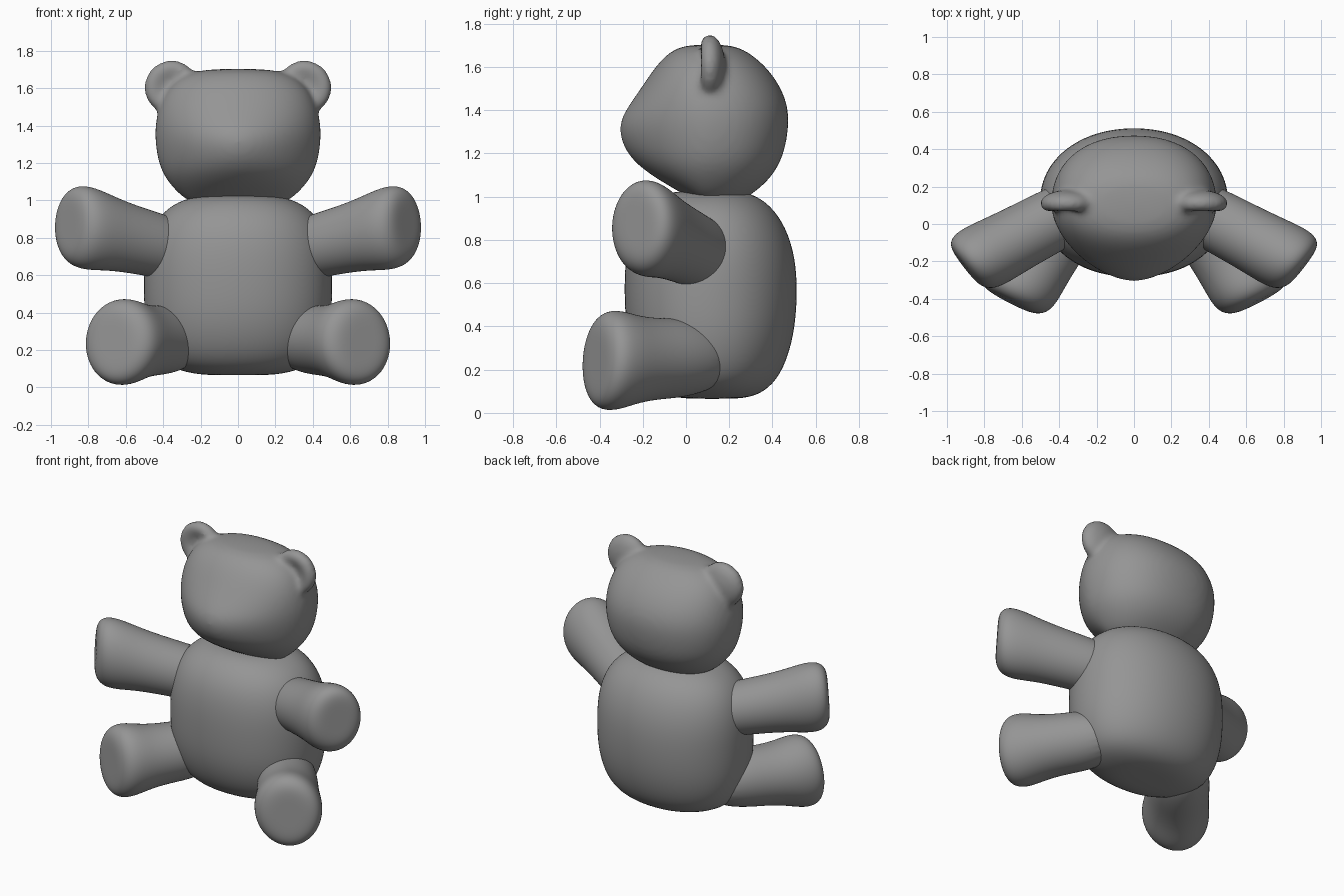
import bpy
import bmesh
from math import cos, sin, pi
from mathutils import Vector

if "Cube" in bpy.data.objects:
    bpy.data.objects.remove(bpy.data.objects["Cube"])

SEGS = 24
grey = bpy.data.materials.new("plush grey")
grey.use_nodes = True
grey.diffuse_color = (0.3, 0.3, 0.3, 1)
grey.node_tree.nodes["Principled BSDF"].inputs["Base Color"].default_value = (0.3, 0.3, 0.3, 1)


def spow(v, e):
    return abs(v) ** e * (1 if v >= 0 else -1)


def finish(bm, name):
    """Turn a bmesh into a smooth grey object."""
    bmesh.ops.recalc_face_normals(bm, faces=bm.faces)
    mesh = bpy.data.meshes.new(name)
    bm.to_mesh(mesh)
    bm.free()
    mesh.materials.append(grey)
    mesh.shade_smooth()
    obj = bpy.data.objects.new(name, mesh)
    bpy.context.collection.objects.link(obj)
    return obj


def loft(bm, rings):
    """Skin a list of point rings and cap both ends."""
    loops = [[bm.verts.new(p) for p in ring] for ring in rings]
    for a, b in zip(loops, loops[1:]):
        for i in range(SEGS):
            j = (i + 1) % SEGS
            bm.faces.new((a[i], a[j], b[j], b[i]))
    bm.faces.new(loops[0][::-1])
    bm.faces.new(loops[-1])


def level_ring(z, half, front, back, mid, e_front, e_back):
    """Horizontal ring with separate front and back curvature."""
    ring = []
    for i in range(SEGS):
        c, s = cos(2 * pi * i / SEGS), sin(2 * pi * i / SEGS)
        e = e_back if s > 0 else e_front
        depth = back - mid if s > 0 else mid - front
        ring.append((half * spow(c, e), mid + depth * spow(s, e), z))
    return ring


def subdivide(obj):
    obj.modifiers.new("smooth", "SUBSURF").levels = 2
    obj.modifiers["smooth"].render_levels = 2


# Body: z, half width, front y, back y
body_rows = [(0.065, 0.12, 0.04, 0.20), (0.07, 0.24, -0.06, 0.30), (0.11, 0.38, -0.15, 0.385),
             (0.20, 0.46, -0.225, 0.455), (0.36, 0.505, -0.28, 0.505), (0.55, 0.51, -0.29, 0.52),
             (0.72, 0.505, -0.285, 0.51), (0.86, 0.465, -0.255, 0.465), (0.96, 0.385, -0.19, 0.395),
             (1.02, 0.26, -0.10, 0.30), (1.025, 0.13, 0.0, 0.20)]
bm = bmesh.new()
loft(bm, [level_ring(z, w, f, b, 0.12, 0.92, 0.96) for z, w, f, b in body_rows])
subdivide(finish(bm, "body"))

# Head: z, half width, front y, back y, front curvature
head_rows = [(0.97, 0.20, 0.04, 0.24, 1), (1.0, 0.28, 0.01, 0.29, 1), (1.06, 0.345, -0.10, 0.37, 1),
             (1.13, 0.40, -0.21, 0.425, 1.1), (1.21, 0.433, -0.29, 0.46, 1.2),
             (1.33, 0.45, -0.325, 0.48, 1.2), (1.42, 0.445, -0.27, 0.475, 1.1),
             (1.51, 0.425, -0.205, 0.44, 1), (1.60, 0.38, -0.145, 0.375, 0.95),
             (1.67, 0.30, -0.08, 0.29, 0.95), (1.705, 0.17, 0.0, 0.21, 0.95)]
bm = bmesh.new()
loft(bm, [level_ring(z, w, f, b, 0.10, e, 0.9) for z, w, f, b, e in head_rows])
cage = finish(bm, "head")
subdivide(cage)

# Ears: flattened discs with a cupped front, blended into the head
for side in (-1, 1):
    bm = bmesh.new()
    bmesh.ops.create_uvsphere(bm, u_segments=32, v_segments=20, radius=1)
    for v in bm.verts:
        x, y, z = v.co
        r = (x * x + z * z) ** 0.5
        dent = 0.05 * max(0, 1 - (r / 0.75) ** 2) if y < 0 else 0
        v.co = (side * 0.355 + 0.147 * x, 0.11 + 0.072 * y + dent, 1.603 + 0.147 * z)
    ear = finish(bm, "ear")
    ear.hide_render = True
    ear.hide_viewport = True
    join = cage.modifiers.new("join ear", "BOOLEAN")
    join.operation = "UNION"
    join.object = ear
remesh = cage.modifiers.new("blend", "REMESH")
remesh.mode = "VOXEL"
remesh.voxel_size = 0.016
remesh.use_smooth_shade = True
soften = cage.modifiers.new("soften", "SMOOTH")
soften.factor = 0.5
soften.iterations = 10

# Bake the blended head and drop the ear helpers
bpy.context.view_layer.update()
baked = bpy.data.meshes.new_from_object(
    cage.evaluated_get(bpy.context.evaluated_depsgraph_get()))
cage.modifiers.clear()
cage.data = baked
baked.shade_smooth()
for obj in [o for o in bpy.data.objects if o.name.startswith("ear")]:
    bpy.data.objects.remove(obj)


def limb(name, root, tip, normal, rows):
    """Oval tube from root to tip whose end face turns towards normal."""
    root, tip, normal = Vector(root), Vector(tip), Vector(normal).normalized()
    axis = (tip - root).normalized()
    for side, label in ((1, "left_"), (-1, "right_")):
        rings = []
        for t, wide, tall in rows:
            d = axis.lerp(normal, max(0, min(1, t))).normalized()
            across = d.cross(Vector((0, 0, 1))).normalized()
            up = across.cross(d)
            centre = root.lerp(tip, t)
            ring = []
            for i in range(SEGS):
                a = 2 * pi * i / SEGS
                p = centre + across * (wide * cos(a)) + up * (tall * sin(a))
                ring.append((side * p.x, p.y, p.z))
            rings.append(ring)
        bm = bmesh.new()
        loft(bm, rings)
        subdivide(finish(bm, label + name))


# Limbs: position along the axis, half width, half height
limb("arm", (0.40, 0.04, 0.75), (0.90, -0.225, 0.875), (0.79, -0.61, 0.06),
     [(-0.3, 0.15, 0.15), (0, 0.168, 0.17), (0.3, 0.172, 0.18), (0.55, 0.178, 0.196),
      (0.76, 0.187, 0.222), (0.90, 0.183, 0.222), (0.98, 0.155, 0.19), (1.01, 0.11, 0.14),
      (1.01, 0.05, 0.07)])
limb("leg", (0.37, 0.0, 0.255), (0.665, -0.41, 0.24), (0.46, -0.89, 0.06),
     [(-0.4, 0.14, 0.13), (0, 0.185, 0.185), (0.3, 0.19, 0.188), (0.55, 0.20, 0.202),
      (0.76, 0.213, 0.233), (0.90, 0.208, 0.233), (0.98, 0.175, 0.20), (1.01, 0.125, 0.15),
      (1.01, 0.06, 0.07)])
